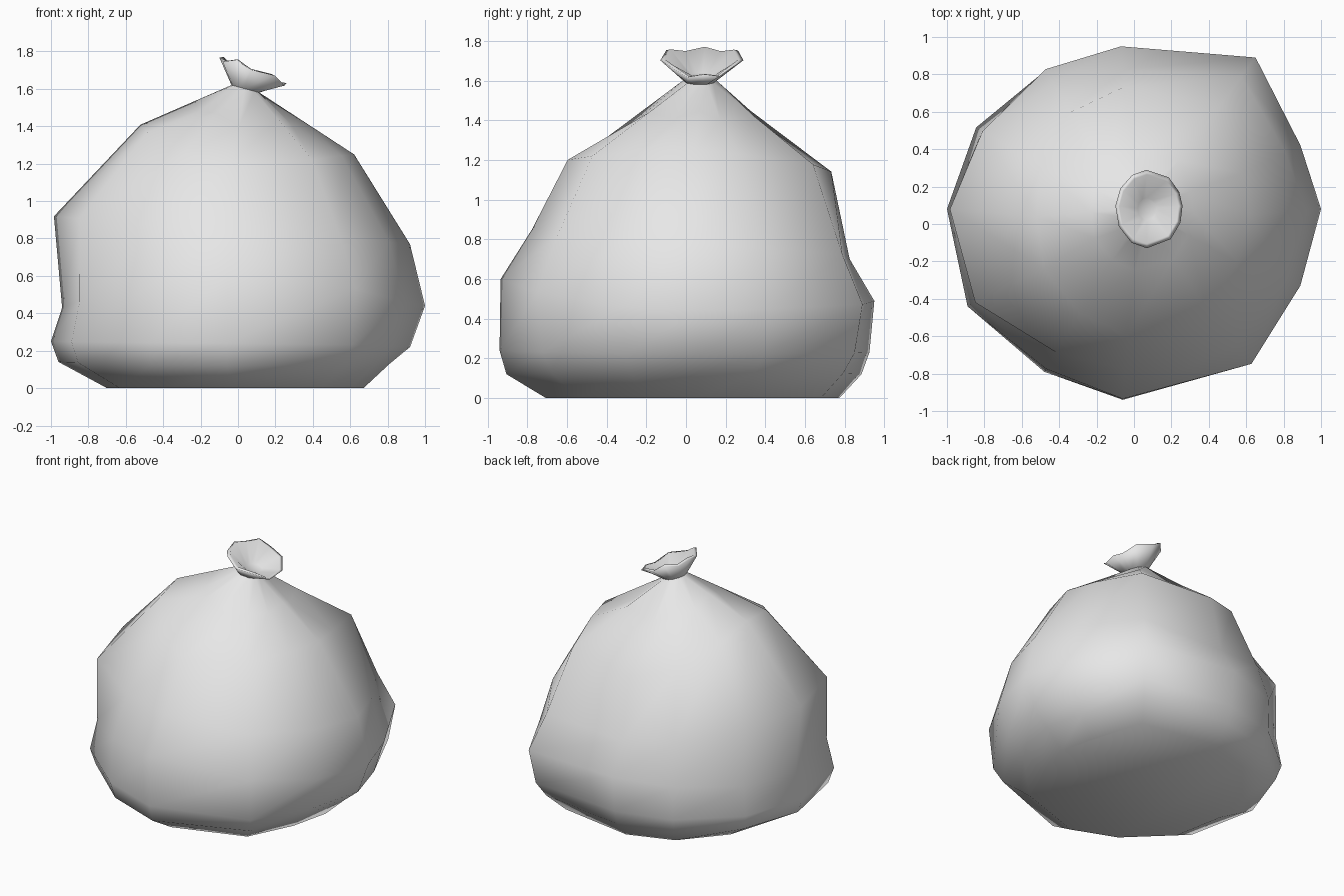
import bpy
import bmesh
from math import cos, sin, atan2, hypot

cube = bpy.data.objects.get("Cube")
if cube:
    bpy.data.objects.remove(cube, do_unlink=True)

# One grey plastic for the whole sack
plastic = bpy.data.materials.new("grey_plastic")
plastic.use_nodes = True
grey = (0.8, 0.8, 0.8, 1)
plastic.diffuse_color = grey
plastic.node_tree.nodes["Principled BSDF"].inputs["Base Color"].default_value = grey

# Widest outline seen from above, anticlockwise from the left side
outline = [(1, .08), (.89, .42), (.65, .89), (-.07, .95), (-.48, .84), (-.85, .52),
           (-1, .08), (-.89, -.44), (-.48, -.79), (-.06, -.94), (.63, -.75), (.89, -.33)]

# Side profiles (radius, height) from the base to the shoulder
left = [(.67, 0), (.81, .13), (.92, .22), (1, .44), (.92, .77), (.62, 1.25)]
right = [(.7, 0), (.96, .14), (1, .25), (.94, .43), (.985, .92), (.52, 1.41)]
front = [(.71, 0), (.91, .12), (.945, .24), (.94, .6), (.78, .85), (.6, 1.2)]
back = [(.77, 0), (.88, .12), (.92, .23), (.945, .49), (.82, .7), (.73, 1.14)]
directions = [(x / hypot(x, y), y / hypot(x, y)) for x, y in outline]


def body_ring(level):
    """Blend the side profiles around the outline."""
    ring = []
    for (x, y), (c, s) in zip(outline, directions):
        side = left if c > 0 else right
        end = back if s > 0 else front
        w = c * c
        scale = (w * side[level][0] / max(r for r, z in side)
                 + (1 - w) * end[level][0] / max(r for r, z in end))
        ring.append((x * scale, y * scale, w * side[level][1] + (1 - w) * end[level][1]))
    return ring


def oval(cx, cy, rx, ry, height, tilt):
    """Tilted oval ring sharing the outline's directions."""
    return [(cx + rx * c, cy + ry * s, height - tilt * rx * c) for c, s in directions]


def skin(name, rings, close_start, close_end):
    """Join rings into a smooth shell."""
    bm = bmesh.new()
    loops = [[bm.verts.new(p) for p in ring] for ring in rings]
    n = len(outline)
    for a, b in zip(loops, loops[1:]):
        for i in range(n):
            j = (i + 1) % n
            bm.faces.new((a[i], a[j], b[j], b[i]))
    if close_start:
        bm.faces.new(loops[0][::-1])
    if close_end:
        bm.faces.new(loops[-1])
    for face in bm.faces:
        face.smooth = True
    mesh = bpy.data.meshes.new(name)
    bm.to_mesh(mesh)
    bm.free()
    mesh.materials.append(plastic)
    obj = bpy.data.objects.new(name, mesh)
    bpy.context.collection.objects.link(obj)
    return obj


neck = oval(.04, .07, .075, .085, 1.6, .27)

# Sack body, with gathered pleats between the shoulder and the neck
rings = [body_ring(k) for k in range(len(left))]
pleats = []
for i, (low, high) in enumerate(zip(rings[-1], neck)):
    dip = .04 if i % 2 else 0
    x, y, z = (.4 * a + .6 * b for a, b in zip(low, high))
    pleats.append((x, y, z - dip))
skin("sack_body", rings + [pleats, neck], True, False)

# Flared mouth with a wavy lip and a hollow funnel
rim = [(x, y, z + .025 * abs(s) + .012 * (-1) ** i)
       for i, ((x, y, z), (c, s)) in enumerate(
           zip(oval(.08, .08, .18, .21, 1.685, .38), directions))]
lip = [(.08 + (x - .08) * .88, .08 + (y - .08) * .88, z + .004) for x, y, z in rim]
funnel = oval(.07, .08, .05, .06, 1.625, .3)
skin("tied_mouth", [neck, rim, lip, funnel], False, True)
